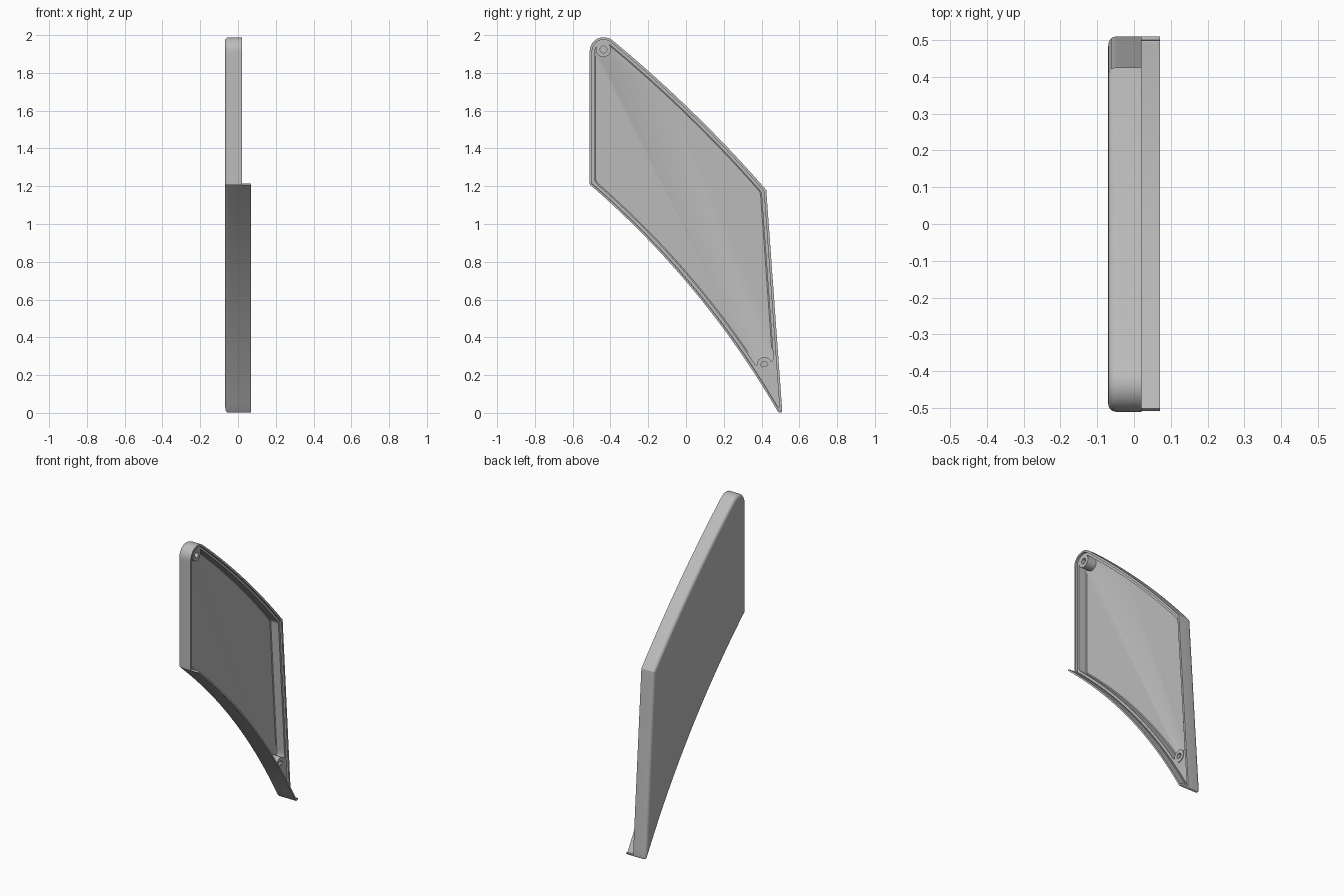
import bpy, bmesh, math
from mathutils import Vector

cube = bpy.data.objects.get("Cube")
if cube:
    bpy.data.objects.remove(cube, do_unlink=True)

grey = bpy.data.materials.new("plain grey")
grey.use_nodes = True
colour = (0.5, 0.5, 0.5, 1)
grey.diffuse_color = colour
grey.node_tree.nodes["Principled BSDF"].inputs["Base Color"].default_value = colour

# Outline corners in (y, z): lower front, tip, back, top front
CORNERS = [Vector(c) for c in ((-0.51, 1.21), (0.513, -0.04), (0.425, 1.18), (-0.51, 2.07))]
SAGS = (0.07, 0, -0.03, 0)
RADII = (0.008, 0.012, 0.006, 0.075)
BACK, RIM = -0.07, 0.02
SIDE_STEPS, ARC_STEPS = 28, 8


def left(v):
    return Vector((-v.y, v.x)).normalized()


def side_point(a, b, sag, t):
    return a.lerp(b, t) + left(b - a) * 4 * sag * t * (1 - t)


def tangent(i, at_end):
    a, b = CORNERS[i], CORNERS[(i + 1) % 4]
    bow = 4 * SAGS[i] * (-1 if at_end else 1)
    return ((b - a) + left(b - a) * bow).normalized()


def outline(inset, radii=None):
    """Rounded four-sided outline moved inward; always the same point count."""
    radii = radii or [max(r - inset, 0.004) for r in RADII]
    corners, trims, weights = [], [], []
    for i, c in enumerate(CORNERS):
        u, v = tangent(i - 1, True), tangent(i, False)
        n = left(u) + left(v)
        corners.append(c + n * inset / (1 + left(u).dot(left(v))))
        half = (math.pi - u.angle(v)) / 2
        trims.append(radii[i] / math.tan(half))
        weights.append(math.sin(half))
    sides = []
    for i in range(4):
        a, b = corners[i], corners[(i + 1) % 4]
        length = (b - a).length
        sag = SAGS[i] * (length / (CORNERS[(i + 1) % 4] - CORNERS[i]).length) ** 2
        t0, t1 = trims[i] / length, 1 - trims[(i + 1) % 4] / length
        sides.append([side_point(a, b, sag, t0 + (t1 - t0) * k / SIDE_STEPS)
                      for k in range(SIDE_STEPS + 1)])
    points = []
    for i in range(4):
        points += sides[i]
        j = (i + 1) % 4
        p, q, r, w = sides[i][-1], corners[j], sides[j][0], weights[j]
        for k in range(1, ARC_STEPS):
            t = k / ARC_STEPS
            e, f, g = (1 - t) ** 2, 2 * w * t * (1 - t), t * t
            points.append((p * e + q * f + r * g) / (e + f + g))
    return points


def loft(name, loops, closed_tube=False):
    """Join (x, points) loops into one solid, capped unless the loops close up."""
    bm = bmesh.new()
    rings = [[bm.verts.new((x, p.x, p.y)) for p in pts] for x, pts in loops]
    pairs = list(zip(rings, rings[1:]))
    if closed_tube:
        pairs.append((rings[-1], rings[0]))
    for r, s in pairs:
        for k in range(len(r) - (1 if closed_tube else 0)):
            m = (k + 1) % len(r)
            bm.faces.new((r[k], r[m], s[m], s[k]))
    if closed_tube:
        for k in (0, -1):
            bm.faces.new([r[k] for r in rings])
    else:
        bm.faces.new(rings[0])
        bm.faces.new(rings[-1])
    bmesh.ops.recalc_face_normals(bm, faces=bm.faces)
    mesh = bpy.data.meshes.new(name)
    bm.to_mesh(mesh)
    bm.free()
    mesh.materials.append(grey)
    obj = bpy.data.objects.new(name, mesh)
    bpy.context.collection.objects.link(obj)
    bpy.ops.object.select_all(action='DESELECT')
    obj.select_set(True)
    bpy.context.view_layer.objects.active = obj
    bpy.ops.object.shade_smooth_by_angle(angle=math.radians(32))
    return obj


# Shell: rounded back edge, outer wall, stepped rim, pocket with filled tip
loops = []
fillet = 0.022
for k in range(6):
    a = math.pi / 2 * k / 5
    loops.append((BACK + fillet * (1 - math.sin(a)), outline(fillet * (1 - math.cos(a)))))
loops.reverse()
loops = loops[::-1] if loops[0][0] < loops[-1][0] else loops
pocket_radii = (0.04, 0.05, 0.04, 0.05)
loops = sorted(loops, key=lambda l: l[0])
loops += [
    (RIM, outline(0)),
    (RIM, outline(0.013)),
    (0.008, outline(0.013)),
    (0.008, outline(0.027, pocket_radii)),
    (-0.046, outline(0.027, pocket_radii)),
    (-0.05, outline(0.032, pocket_radii)),
]
loft("cover_shell", loops)

# Thin lip that carries the lower curved edge past the rim and hooks at the tip
edge = outline(0)[:SIDE_STEPS + ARC_STEPS + 1]
inner = []
for k, p in enumerate(edge):
    d = edge[min(k + 1, len(edge) - 1)] - edge[max(k - 1, 0)]
    inner.append(p + left(d) * 0.01)
loft("lower_lip", [(0.0, edge), (0.07, edge), (0.07, inner), (0.0, inner)], True)


# Screw bosses with blind holes
def circle(centre, radius):
    return [centre + Vector((math.cos(a), math.sin(a))) * radius
            for a in (math.tau * k / 32 for k in range(32))]


for name, centre in (("upper_boss", (-0.437, 1.924)), ("lower_boss", (0.415, 0.255))):
    c = Vector(centre)
    loft(name, [(-0.055, circle(c, 0.04)), (0.012, circle(c, 0.04)),
                (0.012, circle(c, 0.018)), (-0.04, circle(c, 0.018))])
